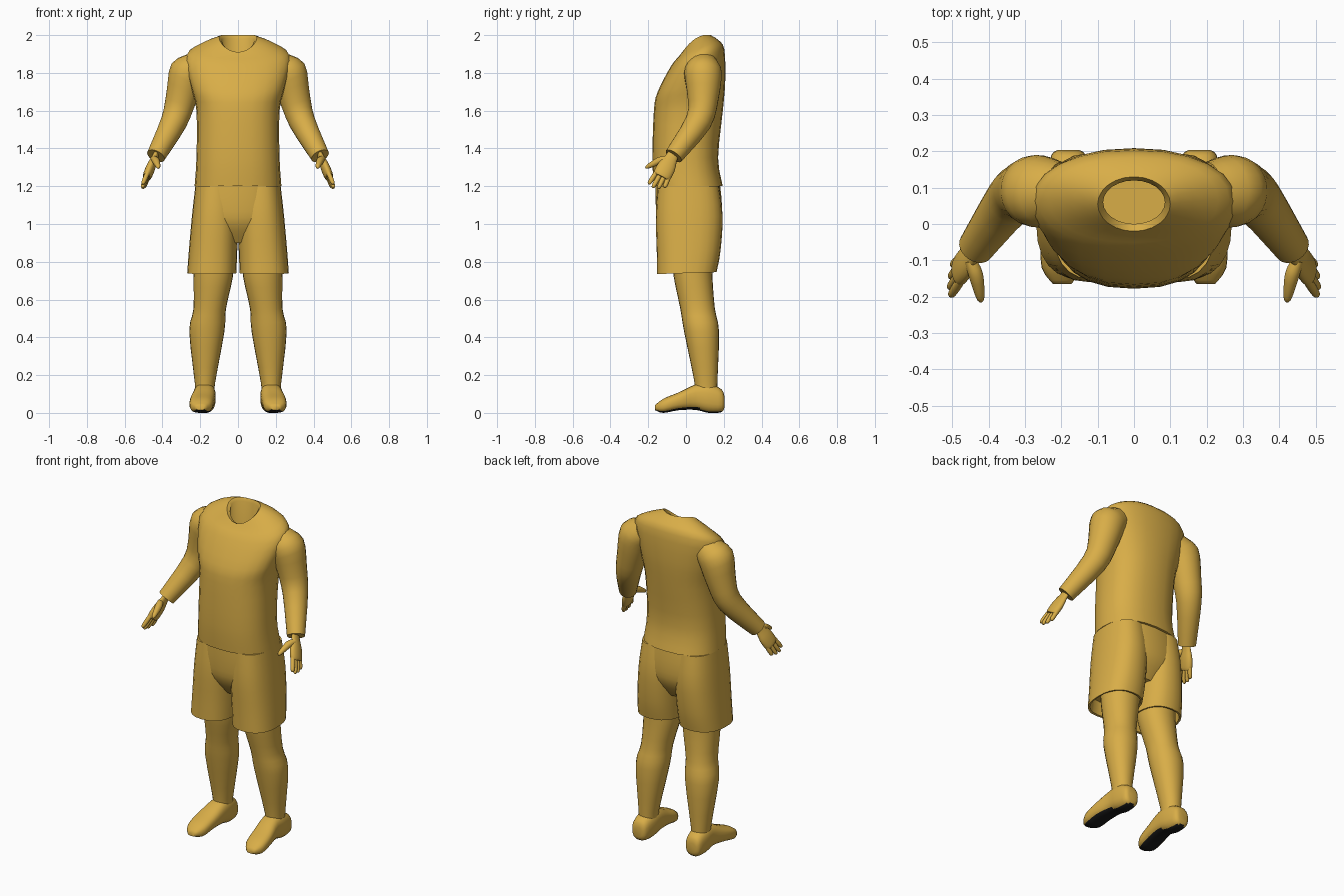
import bpy, bmesh, math
from mathutils import Vector

if "Cube" in bpy.data.objects:
    bpy.data.objects.remove(bpy.data.objects["Cube"])

SIDES = 24


def material(name, colour):
    made = bpy.data.materials.new(name)
    made.use_nodes = True
    made.diffuse_color = (*colour, 1)
    made.node_tree.nodes["Principled BSDF"].inputs["Base Color"].default_value = (*colour, 1)
    return made


gold = material("gold", (.69, .42, .064))
black = material("sole black", (.01, .01, .01))


def ring(centre, across, along, squareness=2, lift=0):
    """Superellipse spanned by two half axes; lift raises its outer ends."""
    points = []
    for i in range(SIDES):
        angle = math.tau * i / SIDES
        c, s = math.cos(angle), math.sin(angle)
        p = math.copysign(abs(c) ** (2 / squareness), c)
        q = math.copysign(abs(s) ** (2 / squareness), s)
        points.append(Vector(centre) + across * p + along * q + Vector((0, 0, lift * p * p)))
    return points


def level(z, wide, front, back, x=0, tilt=0, squareness=2.4, lift=0):
    """Cross-section seen from above; tilt raises the back and lowers the front."""
    return ring((x, (front + back) / 2, z), Vector((wide, 0, 0)),
                Vector((0, (back - front) / 2, tilt / 2)), squareness, lift)


def upright(y, x, wide, bottom, top):
    """Cross-section seen from the front."""
    return ring((x, y, (bottom + top) / 2), Vector((wide, 0, 0)),
                Vector((0, 0, (top - bottom) / 2)), squareness=2.6)


def blend(rings, steps=3):
    """Fill in smooth sections between the given ones."""
    result = []
    last = len(rings) - 1
    for k in range(last):
        near = zip(rings[max(k - 1, 0)], rings[k], rings[k + 1], rings[min(k + 2, last)])
        quads = list(near)
        for step in range(steps):
            t = step / steps
            result.append([b + (c - a) * t / 2 + (2 * a - 5 * b + 4 * c - d) * t * t / 2
                           + (3 * b - a - 3 * c + d) * t ** 3 / 2 for a, b, c, d in quads])
    return result + [rings[last]]


def loft(name, rings, mirror=True):
    bm = bmesh.new()
    rows = [[bm.verts.new(point) for point in points] for points in rings]
    for lower, upper in zip(rows, rows[1:]):
        for i in range(SIDES):
            j = (i + 1) % SIDES
            bm.faces.new((lower[i], lower[j], upper[j], upper[i]))
    bm.faces.new(rows[0])
    bm.faces.new(rows[-1])
    bmesh.ops.recalc_face_normals(bm, faces=bm.faces)
    mesh = bpy.data.meshes.new(name)
    bm.to_mesh(mesh)
    bm.free()
    mesh.materials.append(gold)
    obj = bpy.data.objects.new(name, mesh)
    bpy.context.collection.objects.link(obj)
    if mirror:
        obj.modifiers.new("other side", "MIRROR")
    bpy.ops.object.select_all(action="DESELECT")
    obj.select_set(True)
    bpy.context.view_layer.objects.active = obj
    bpy.ops.object.shade_smooth_by_angle(angle=math.radians(50))
    return obj


def tube(name, path, radii, side, flat=1):
    """Limb along a path; flat scales its thickness away from the side direction."""
    points = [Vector(point) for point in path]
    rings = []
    for i, (point, radius) in enumerate(zip(points, radii)):
        ahead = (points[min(i + 1, len(points) - 1)] - points[max(i - 1, 0)]).normalized()
        wide = (side - ahead * side.dot(ahead)).normalized()
        rings.append(ring(point, wide * radius, ahead.cross(wide) * radius * flat))
    return loft(name, blend(rings))


# Shirt body, with the collar turned down into a hollow neck
shirt = blend([
    level(z=1.2, wide=.23, front=-.17, back=.195),
    level(z=1.35, wide=.22, front=-.178, back=.17),
    level(z=1.6, wide=.22, front=-.17, back=.195),
    level(z=1.73, wide=.25, front=-.15, back=.208, tilt=.06),
    level(z=1.88, wide=.28, front=-.08, back=.203, tilt=.09, squareness=2.2),
    level(z=1.93, wide=.2, front=-.04, back=.17, tilt=.09, squareness=2.2, lift=.015),
    level(z=1.955, wide=.1, front=-.02, back=.13, tilt=.09, squareness=2, lift=.03),
])
neck = [
    level(z=1.94, wide=.085, front=0, back=.12, tilt=.08, squareness=2, lift=.03),
    level(z=1.5, wide=.1, front=-.04, back=.12, squareness=2),
]
loft("shirt_body", shirt + neck, mirror=False)

# Sleeves
across = Vector((0, -.92, .39))
tube("sleeve",
     path=[(.2, .09, 1.84), (.265, .09, 1.8), (.3, .09, 1.67), (.34, .065, 1.54), (.435, -.065, 1.36)],
     radii=[.08, .1, .083, .07, .05], side=across)

# Hands: palm, four fingers and thumb
wrist = Vector((.435, -.07, 1.365))
knuckle = Vector((.478, -.125, 1.26))
reach = (knuckle - wrist).normalized()
tube("palm",
     path=[wrist - reach * .02, wrist + reach * .02, wrist.lerp(knuckle, .6), knuckle, knuckle + reach * .015],
     radii=[.03, .034, .048, .048, .04], side=across, flat=.5)

lengths = {"index_finger": .078, "middle_finger": .088, "ring_finger": .08, "little_finger": .062}
for i, (name, length) in enumerate(lengths.items()):
    spread = across * (.035 - .0235 * i)
    base = knuckle + spread
    way = (reach + spread * 2.5) * length
    tube(name, path=[base - way * .2, base + way * .5, base + way * .9, base + way],
         radii=[.012, .0125, .01, .004], side=across)
tube("thumb",
     path=[(.45, -.1, 1.345), (.435, -.14, 1.335), (.423, -.2, 1.305), (.421, -.214, 1.297)],
     radii=[.016, .02, .012, .004], side=Vector((1, 0, 0)))

# Shorts: hips, and legs with a turned-in hem
loft("shorts_hips", blend([
    level(z=1.21, wide=.222, front=-.162, back=.18),
    level(z=1.1, wide=.232, front=-.16, back=.19),
    level(z=1, wide=.215, front=-.145, back=.18),
    level(z=.9, wide=.13, front=-.08, back=.12),
]), mirror=False)
shorts_leg = blend([
    level(z=1.2, x=.118, wide=.108, front=-.15, back=.175),
    level(z=1.04, x=.122, wide=.122, front=-.16, back=.194),
    level(z=.86, x=.132, wide=.128, front=-.155, back=.183),
    level(z=.74, x=.139, wide=.13, front=-.153, back=.162, tilt=.01),
])
hem = [
    level(z=.742, x=.139, wide=.12, front=-.14, back=.15, tilt=.01),
    level(z=.82, x=.135, wide=.115, front=-.135, back=.15),
]
loft("shorts_leg", shorts_leg + hem)

# Legs: thigh, knee, calf and ankle
loft("leg", blend([
    level(z=.84, x=.128, wide=.108, front=-.075, back=.14, squareness=2.1),
    level(z=.72, x=.131, wide=.104, front=-.065, back=.14, squareness=2.1),
    level(z=.55, x=.15, wide=.086, front=-.03, back=.153, squareness=2.1),
    level(z=.43, x=.165, wide=.093, front=-.01, back=.175, squareness=2.1),
    level(z=.16, x=.175, wide=.054, front=.045, back=.166, squareness=2.1),
    level(z=.08, x=.176, wide=.05, front=.045, back=.165, squareness=2.1),
]))

# Shoes from heel to toe, with dark soles
shoe = loft("shoe", blend([
    upright(y=.204, x=.18, wide=.028, bottom=.03, top=.085),
    upright(y=.188, x=.18, wide=.048, bottom=.004, top=.125),
    upright(y=.12, x=.178, wide=.059, bottom=0, top=.155),
    upright(y=.05, x=.178, wide=.059, bottom=.016, top=.15),
    upright(y=-.04, x=.19, wide=.064, bottom=.014, top=.108),
    upright(y=-.12, x=.196, wide=.058, bottom=0, top=.075),
    upright(y=-.165, x=.198, wide=.025, bottom=.015, top=.04),
]))
shoe.data.materials.append(black)
for face in shoe.data.polygons:
    if face.normal.z < -.75 and face.center.z < .04:
        face.material_index = 1
